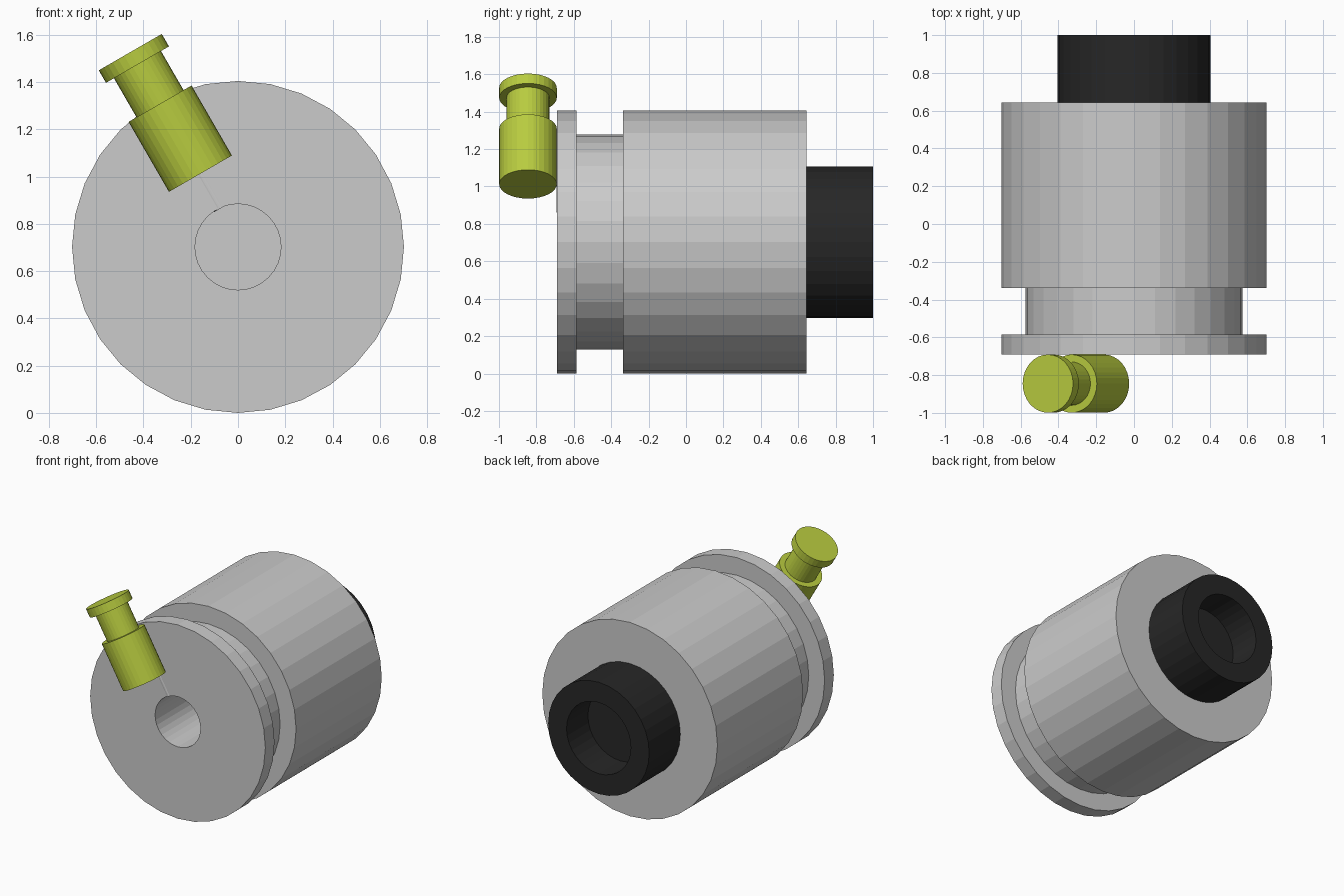
import bpy, bmesh
from math import sin, cos, pi, radians
from mathutils import Vector

if "Cube" in bpy.data.objects:
    bpy.data.objects.remove(bpy.data.objects["Cube"])

SIDES = 32


def material(name, color):
    m = bpy.data.materials.new(name)
    m.diffuse_color = color
    m.use_nodes = True
    m.node_tree.nodes["Principled BSDF"].inputs["Base Color"].default_value = m.diffuse_color
    return m


def lathe(name, profile, origin, axis, side, mat=None):
    """Revolve (radius, distance) points around an axis; radius 0 makes a pole."""
    o, a, u = Vector(origin), Vector(axis).normalized(), Vector(side)
    v = a.cross(u)
    bm = bmesh.new()
    rings = []
    for r, d in profile:
        if r == 0:
            rings.append([bm.verts.new(o + a * d)])
        else:
            rings.append([bm.verts.new(o + a * d + r * (u * cos(t) + v * sin(t)))
                          for t in (2 * pi * i / SIDES for i in range(SIDES))])
    for p, q in zip(rings, rings[1:]):
        if len(p) == 1 or len(q) == 1:
            bm.faces.new(q if len(p) == 1 else p)
            continue
        for i in range(SIDES):
            j = (i + 1) % SIDES
            bm.faces.new((p[i], p[j], q[j], q[i]))
    # caps use the ring directly, so drop the unused pole vertices
    bmesh.ops.delete(bm, geom=[w for w in bm.verts if not w.link_faces], context='VERTS')
    bmesh.ops.recalc_face_normals(bm, faces=bm.faces)
    me = bpy.data.meshes.new(name)
    bm.to_mesh(me)
    bm.free()
    ob = bpy.data.objects.new(name, me)
    bpy.context.collection.objects.link(ob)
    if mat:
        me.materials.append(mat)
    return ob


green = material("yellow_green", (0.48, 0.60, 0.05, 1))
black = material("black", (0.02, 0.02, 0.02, 1))

R = 0.7025
Y, X = (0, 1, 0), (1, 0, 0)

# grooved body with a blind bore in the front
lathe("body", [(0, 0.31), (0.182, 0.31), (0.182, -0.69), (R, -0.69), (R, -0.585),
               (0.575, -0.585), (0.575, -0.338), (R, -0.338), (R, 0.643), (0, 0.643)],
      (0, 0, R), Y, X)

# black rear cup with a recess
lathe("rear_collar", [(0, 0.643), (0.405, 0.643), (0.405, 1.0), (0.258, 1.0),
                      (0.258, 0.755), (0, 0.755)], (0, 0, R), Y, X, black)

# tilted plunger on the front face: barrel, stem and cap
tilt = radians(30)
up = (-sin(tilt), 0, cos(tilt))
base = (-0.159, -0.845, 1.0125)
for name, r, lo, hi in (("plunger_barrel", 0.154, 0, 0.342),
                        ("plunger_stem", 0.115, 0.342, 0.533),
                        ("plunger_cap", 0.154, 0.533, 0.594)):
    lathe(name, [(0, lo), (r, lo), (r, hi), (0, hi)], base, up, Y, green)

# thin pin sunk in the front face between bore and plunger
lathe("guide_pin", [(0, -0.17), (0.03, -0.17), (0.03, 0.34), (0, 0.34)],
      (-0.159, -0.662, 1.0125), up, Y)
